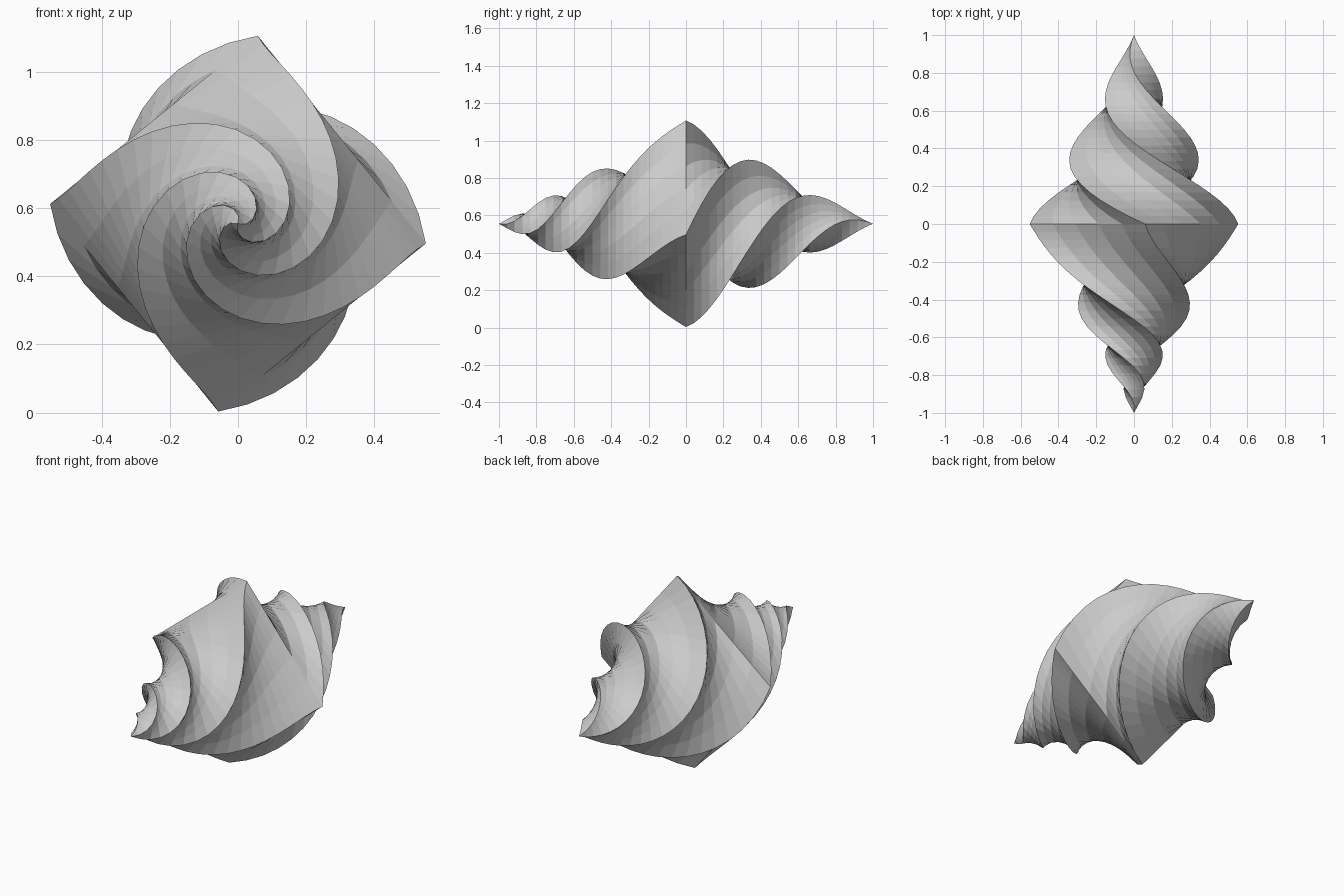
import bpy, bmesh, math

if "Cube" in bpy.data.objects:
    bpy.data.objects.remove(bpy.data.objects["Cube"])

R = 0.555        # corner radius of the widest section
RINGS = 24       # rings per half
SEG = 5          # segments per square side


def twist(y):
    # twist angle along the length; the front half winds up towards its tip
    if y >= 0:
        return math.radians(215 * y + 20 * y * y)
    return -math.radians(40 * -y + 250 * y * y)


def ring(bm, y):
    # twisted square section that shrinks evenly towards both tips
    r = R * (1 - abs(y))
    a = math.radians(84) + twist(y)
    corners = [(r * math.cos(a + k * math.pi / 2), r * math.sin(a + k * math.pi / 2))
               for k in range(4)]
    verts = []
    for k in range(4):
        (x0, z0), (x1, z1) = corners[k], corners[(k + 1) % 4]
        for s in range(SEG):
            t = s / SEG
            verts.append(bm.verts.new((x0 + (x1 - x0) * t, y, R + z0 + (z1 - z0) * t)))
    return verts


# Twisted double pyramid
bm = bmesh.new()
rings = [ring(bm, i / RINGS) for i in range(-RINGS + 1, RINGS)]
n = 4 * SEG
for a, b in zip(rings, rings[1:]):
    for i in range(n):
        j = (i + 1) % n
        bm.faces.new((a[i], a[j], b[j], b[i]))

# Pointed tips
for y, loop in ((-1, rings[0]), (1, rings[-1])):
    tip = bm.verts.new((0, y, R))
    for i in range(n):
        bm.faces.new((loop[i], loop[(i + 1) % n], tip))

bmesh.ops.recalc_face_normals(bm, faces=bm.faces[:])
mesh = bpy.data.meshes.new("twisted_spindle")
bm.to_mesh(mesh)
bm.free()
obj = bpy.data.objects.new("twisted_spindle", mesh)
bpy.context.collection.objects.link(obj)
